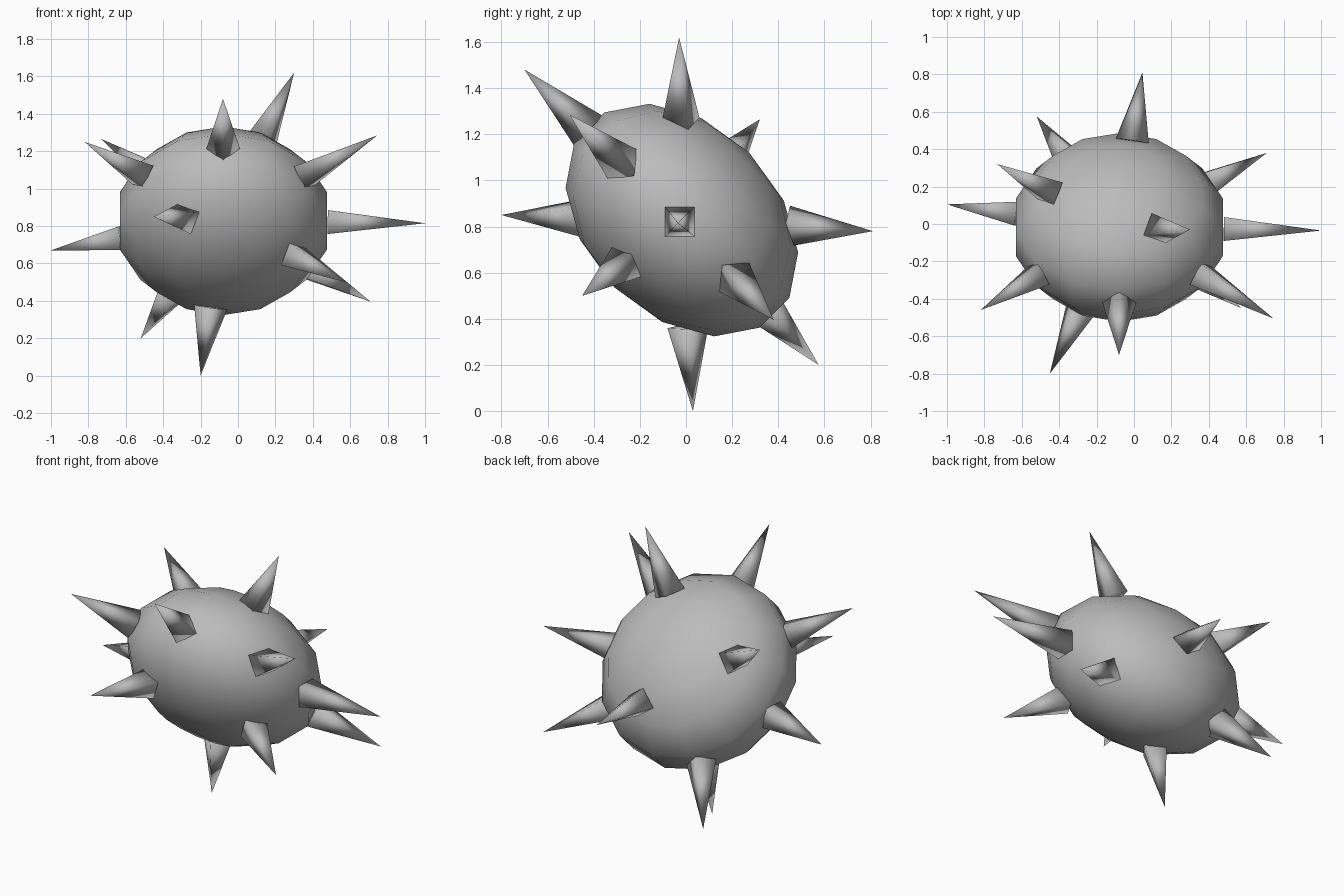
import bpy, bmesh, math
from mathutils import Matrix, Vector

cube = bpy.data.objects.get("Cube")
if cube:
    bpy.data.objects.remove(cube, do_unlink=True)

# One plain grey for everything
grey = bpy.data.materials.new("plain grey")
grey.use_nodes = True
COLOUR = (0.5, 0.5, 0.5, 1.0)
grey.diffuse_color = COLOUR
grey.node_tree.nodes["Principled BSDF"].inputs["Base Color"].default_value = COLOUR

CENTRE = Vector((-0.078, -0.018, 0.828))
RADIUS, FLATTEN = 0.582, 0.71
SPIKE_RADIUS, SINK = 0.09, 0.96
TILT = Matrix.Rotation(math.radians(-45), 4, "X")


def add_object(name, bm):
    """Turn a bmesh into a smooth grey object, leaning with the body."""
    bm.transform(Matrix.Translation(CENTRE) @ TILT)
    mesh = bpy.data.meshes.new(name)
    bm.to_mesh(mesh)
    bm.free()
    mesh.materials.append(grey)
    for face in mesh.polygons:
        face.use_smooth = True
    obj = bpy.data.objects.new(name, mesh)
    bpy.context.collection.objects.link(obj)


def add_spike(name, tip):
    """Four-sided cone standing radially on the flattened body."""
    local = TILT.inverted() @ (Vector(tip) - CENTRE)
    d = local.normalized()
    surface = RADIUS / Vector((d.x, d.y, d.z / FLATTEN)).length
    start = surface * SINK
    length = local.length - start
    bm = bmesh.new()
    place = d.to_track_quat("Z", "Y").to_matrix().to_4x4()
    bmesh.ops.create_cone(
        bm, cap_ends=True, segments=4, radius1=SPIKE_RADIUS, radius2=0,
        depth=length, matrix=place @ Matrix.Translation((0, 0, start + length / 2)))
    bmesh.ops.remove_doubles(bm, verts=bm.verts, dist=0.0001)
    add_object(name, bm)


# Flattened round body
body = bmesh.new()
bmesh.ops.create_uvsphere(body, u_segments=14, v_segments=7, radius=RADIUS,
                          matrix=Matrix.Diagonal((1, 1, FLATTEN, 1)))
add_object("body", body)

# Spikes, by tip position
SPIKE_TIPS = {
    "top_spike": (0.30, -0.03, 1.62),
    "upper_front_spike": (-0.08, -0.70, 1.48),
    "upper_front_left_spike": (0.745, -0.505, 1.285),
    "upper_front_right_spike": (-0.82, -0.46, 1.25),
    "upper_back_right_spike": (-0.73, 0.32, 1.265),
    "left_spike": (1.0, -0.035, 0.815),
    "right_spike": (-1.0, 0.105, 0.67),
    "front_spike": (-0.45, -0.80, 0.85),
    "back_spike": (0.045, 0.81, 0.78),
    "lower_front_left_spike": (0.575, -0.45, 0.50),
    "lower_back_left_spike": (0.71, 0.38, 0.395),
    "lower_back_right_spike": (-0.52, 0.575, 0.20),
    "bottom_spike": (-0.20, 0.03, 0.0),
}
for spike_name, tip in SPIKE_TIPS.items():
    add_spike(spike_name, tip)
